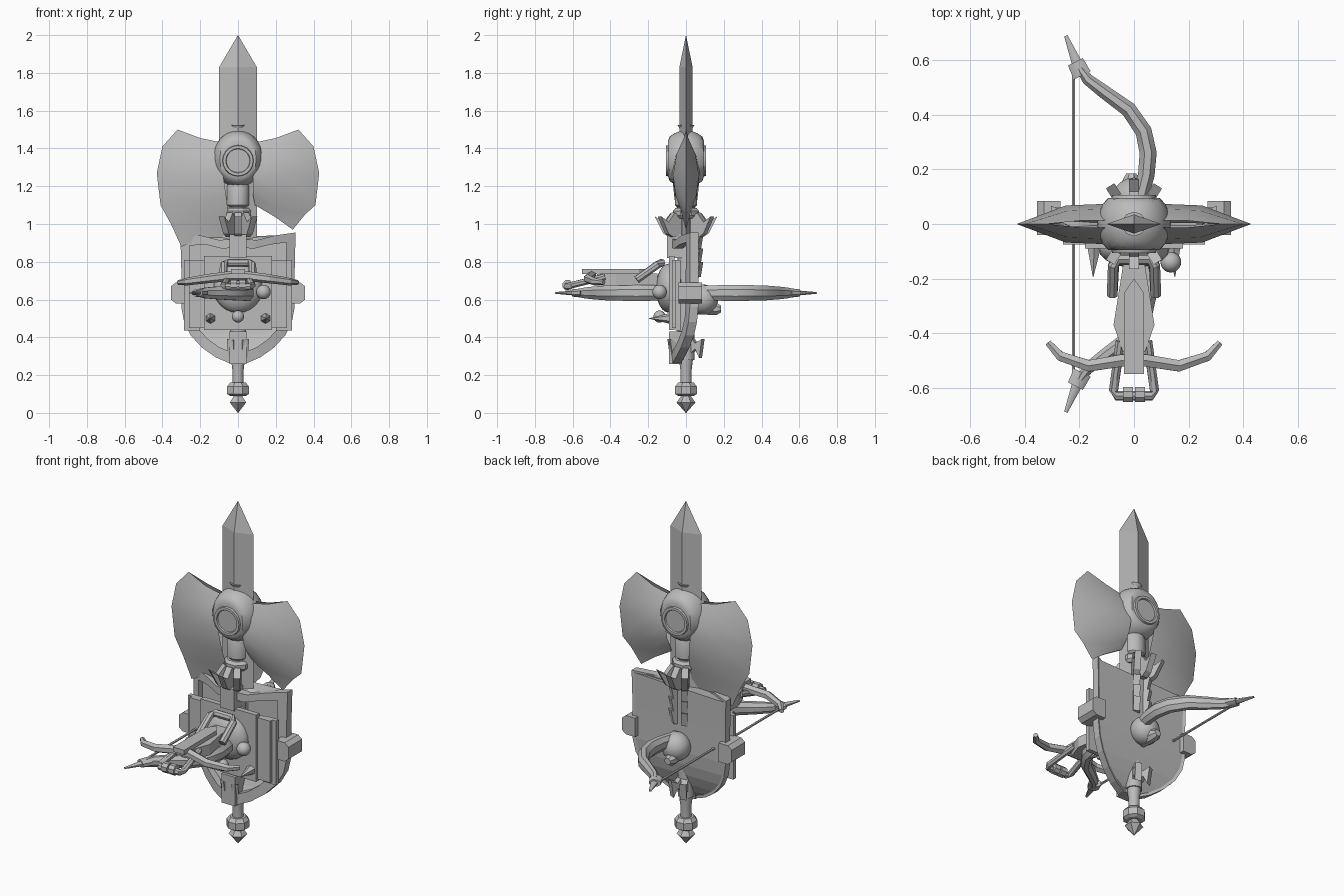
import bpy, bmesh, math
from mathutils import Vector

if "Cube" in bpy.data.objects:
    bpy.data.objects.remove(bpy.data.objects["Cube"], do_unlink=True)

steel = bpy.data.materials.new("plain_grey")
steel.use_nodes = True
GREY = (0.5, 0.5, 0.5, 1)
steel.diffuse_color = GREY
for node in steel.node_tree.nodes:
    if node.type == "BSDF_PRINCIPLED":
        node.inputs["Base Color"].default_value = GREY


def finish(name, bm, smooth=None):
    """Turn a bmesh into a named grey object."""
    bmesh.ops.remove_doubles(bm, verts=bm.verts, dist=0.0002)
    bmesh.ops.recalc_face_normals(bm, faces=bm.faces)
    mesh = bpy.data.meshes.new(name)
    bm.to_mesh(mesh)
    bm.free()
    mesh.materials.append(steel)
    ob = bpy.data.objects.new(name, mesh)
    bpy.context.scene.collection.objects.link(ob)
    if smooth:
        bpy.ops.object.select_all(action="DESELECT")
        ob.select_set(True)
        bpy.context.view_layer.objects.active = ob
        bpy.ops.object.shade_smooth_by_angle(angle=math.radians(smooth))
    return ob


def tube(name, pts, up=(0, 0, 1), sides=8, aspect=1, smooth=35, turn=0.5):
    """Sweep a ring along (x, y, z, radius) points."""
    bm = bmesh.new()
    up = Vector(up)
    path = [Vector(p[:3]) for p in pts]
    rings = []
    for i, p in enumerate(path):
        tangent = (path[min(i + 1, len(path) - 1)] - path[max(i - 1, 0)]).normalized()
        side = tangent.cross(up).normalized()
        over = side.cross(tangent)
        ring = []
        for k in range(sides):
            a = math.tau * (k + turn) / sides
            ring.append(bm.verts.new(p + pts[i][3] * (side * math.cos(a) + over * aspect * math.sin(a))))
        rings.append(ring)
    for r, s in zip(rings, rings[1:]):
        for k in range(sides):
            n = (k + 1) % sides
            bm.faces.new((r[k], r[n], s[n], s[k]))
    bm.faces.new(rings[0])
    bm.faces.new(rings[-1])
    return finish(name, bm, smooth)


def lathe(name, profile, sides=12, smooth=40, **kw):
    """Upright turned part from (radius, z) pairs."""
    return tube(name, [(0, 0, z, r) for r, z in profile], (0, 1, 0), sides, smooth=smooth, **kw)


def prism(name, outline, a, b, place=lambda u, v, w: (u, w, v)):
    """Extrude a 2D outline between depths a and b."""
    bm = bmesh.new()
    front = [bm.verts.new(place(u, v, a)) for u, v in outline]
    back = [bm.verts.new(place(u, v, b)) for u, v in outline]
    bm.faces.new(front)
    bm.faces.new(back)
    for i in range(len(outline)):
        j = (i + 1) % len(outline)
        bm.faces.new((front[i], front[j], back[j], back[i]))
    return finish(name, bm)


def box(name, x0, x1, y0, y1, z0, z1):
    return prism(name, [(x0, z0), (x1, z0), (x1, z1), (x0, z1)], y0, y1)


def ball(name, center, scale, smooth=40):
    bm = bmesh.new()
    bmesh.ops.create_uvsphere(bm, u_segments=20, v_segments=12, radius=1)
    for v in bm.verts:
        v.co = Vector(center) + Vector(c * s for c, s in zip(v.co, scale))
    return finish(name, bm, smooth)


# Sword: diamond blade, grip and pommel
tube("sword_blade", [(0, 0, 0.9, 0.1), (0, 0, 1.83, 0.1), (0, 0, 2, 0.0005)],
     (0, 1, 0), 4, 0.35, None, 0)
lathe("sword_grip", [(0.03, 0.14), (0.03, 0.22), (0.04, 0.3), (0.04, 0.95)])
lathe("pommel_collar", [(0.045, 0.09), (0.062, 0.1), (0.062, 0.14), (0.045, 0.16)], 8, None)
lathe("pommel_tip", [(0.001, 0), (0.05, 0.055), (0.025, 0.09)], 6, None)

# Round head with a recessed porthole on front and back
bm = bmesh.new()
bmesh.ops.create_uvsphere(bm, u_segments=24, v_segments=14, radius=1)
for v in bm.verts:
    y = max(-0.095, min(0.095, v.co.y * 0.14))
    v.co = (v.co.x * 0.135, y, 1.345 + v.co.z * 0.15)
finish("axe_ball", bm, 40)
for s in (-1, 1):
    bm = bmesh.new()
    levels = [(0.085, 0.085), (0.08, 0.106), (0.065, 0.106), (0.062, 0.097)]
    rings = [[bm.verts.new((r * math.cos(k * math.tau / 20), s * y, 1.335 + r * math.sin(k * math.tau / 20)))
              for k in range(20)] for r, y in levels]
    for r, t in zip(rings, rings[1:]):
        for k in range(20):
            bm.faces.new((r[k], r[(k + 1) % 20], t[(k + 1) % 20], t[k]))
    bm.faces.new(rings[-1])
    finish("porthole_front" if s < 0 else "porthole_back", bm, 30)
lathe("ball_cap", [(0.03, 1.48), (0.03, 1.5), (0.045, 1.525), (0.03, 1.525)], 10)
lathe("axe_neck", [(0.05, 1.09), (0.06, 1.1), (0.06, 1.2), (0.05, 1.22)], 12)
lathe("neck_ring", [(0.06, 1.03), (0.075, 1.045), (0.075, 1.07), (0.06, 1.085)], 8, None)
lathe("mace_shaft", [(0.045, 0.28), (0.045, 1.1)], 10)


# Axe blades: a lens between an inner, a middle and a sharp outer edge
def axe_blade(name, s, inner, middle, outer):
    thick = [0.012, 0.05, 0.068, 0.055, 0.03, 0.004]
    bm = bmesh.new()
    for face in (-1, 1):
        rows = []
        for i, t in enumerate(thick):
            row = [(inner[i], t * 1.1), (middle[i], t), (outer[i], 0)]
            rows.append([bm.verts.new((s * p[0], face * d, p[1])) for p, d in row])
        for r, q in zip(rows, rows[1:]):
            for k in range(2):
                bm.faces.new((r[k], r[k + 1], q[k + 1], q[k]))
    finish(name, bm, 30)


top_in = [(0.08, 1.43), (0.08, 1.36), (0.08, 1.27)]
top_mid = [(0.2, 1.455), (0.24, 1.37), (0.25, 1.26)]
top_out = [(0.32, 1.5), (0.4, 1.41), (0.43, 1.27)]
axe_blade("right_axe_blade", -1,
          top_in + [(0.06, 1.13), (0.05, 1.04), (0.05, 0.93)],
          top_mid + [(0.24, 1.12), (0.22, 1.02), (0.2, 0.92)],
          top_out + [(0.41, 1.1), (0.355, 1.0), (0.3, 0.88)])
axe_blade("left_axe_blade", 1,
          top_in + [(0.08, 1.2), (0.08, 1.15), (0.09, 1.1)],
          top_mid + [(0.24, 1.15), (0.22, 1.08), (0.2, 1.035)],
          top_out + [(0.41, 1.1), (0.355, 1.05), (0.29, 0.97)])


# Flanged crowns, with petals leaning to front and back
def crown(name, shape, angles):
    for i, deg in enumerate(angles):
        c, s = math.cos(math.radians(deg)), math.sin(math.radians(deg))
        prism(f"{name}_petal_{i + 1}", shape, -0.018, 0.018,
              lambda r, z, w: (r * c - w * s, r * s + w * c, z))


crown("upper_crown", [(0.02, 0.94), (0.09, 0.93), (0.12, 0.95), (0.165, 1.04), (0.12, 1.01),
                      (0.08, 1.06), (0.02, 1.02)], (58, 90, 122, 238, 270, 302))
crown("lower_crown", [(0.02, 0.3), (0.06, 0.34), (0.085, 0.29), (0.1, 0.39), (0.06, 0.37), (0.02, 0.42)],
      (65, 115, 245, 295))
for i in range(3):
    z = 0.74 + 0.07 * i
    crown(f"back_thorn_{i + 1}", [(0.02, z - 0.03), (0.08, z - 0.02), (0.095, z + 0.06), (0.02, z + 0.04)],
          (60, 120))


# Curved shield: the centre stands forward, the sides sweep back
def bend(x, y):
    return y - 0.055 + 0.1 * (abs(x) / 0.3) ** 1.4


half = [(0.05, 0.265), (0.12, 0.295), (0.19, 0.345), (0.25, 0.41), (0.285, 0.48), (0.3, 0.56),
        (0.3, 0.75), (0.305, 0.955), (0.2, 0.94), (0.1, 0.915), (0.04, 0.92)]
outline = half + [(-x, z - (0.02 if z > 0.94 else 0)) for x, z in reversed(half)]
bm = bmesh.new()
grid = []
for x, z in outline:
    ix, iz = x * 0.84, 0.63 + (z - 0.63) * 0.84
    grid.append([[bm.verts.new((px, bend(px, y), pz)) for px, pz, y in
                  ((x, z, 0.02), (x, z, -0.025), (ix, iz, -0.025), (ix, iz, 0.02))]][0])
for i in range(len(grid)):
    a, b = grid[i], grid[(i + 1) % len(grid)]
    for k in range(4):
        bm.faces.new((a[k], b[k], b[(k + 1) % 4], a[(k + 1) % 4]))
finish("shield_rim", bm)
bm = bmesh.new()
for y in (-0.005, 0.019):
    vs = [[bm.verts.new((x * 0.96, bend(x * 0.96, y), 0.63 + (z - 0.63) * 0.96)) for x, z in outline]][0]
    for i in range(len(half) - 1):
        j = len(vs) - 1 - i
        bm.faces.new((vs[i], vs[i + 1], vs[j - 1], vs[j]))
finish("shield_panel", bm)
box("shield_strap_top", -0.045, 0.045, -0.1, -0.02, 0.82, 0.945)
box("shield_strap_bottom", -0.045, 0.045, -0.09, -0.02, 0.26, 0.43)

# Side blocks and layered square plate on the shield
for s, side in ((-1, "right"), (1, "left")):
    prism(side + "_side_block", [(s * 0.27, 0.58), (s * 0.33, 0.58), (s * 0.355, 0.6), (s * 0.355, 0.67),
                                 (s * 0.33, 0.69), (s * 0.27, 0.69)], -0.04, 0.085)
    box(side + "_outer_plate", s * 0.2, s * 0.285, -0.055, -0.03, 0.435, 0.81)
    tube(side + "_shield_spike", [(s * 0.145, -0.06, 0.5, 0.035), (s * 0.15, -0.195, 0.5, 0.001)], sides=6, smooth=None)
box("square_plate", -0.26, 0.26, -0.075, -0.04, 0.45, 0.81)
box("square_plate_face", -0.18, 0.18, -0.09, -0.06, 0.44, 0.83)
ball("shield_boss", (0, -0.09, 0.66), (0.13, 0.07, 0.13))
ball("front_knob", (0, -0.14, 0.51), (0.032, 0.032, 0.032))
ball("side_knob", (0.135, -0.14, 0.64), (0.038, 0.038, 0.038))
ball("back_knob", (0, 0.09, 0.6), (0.08, 0.08, 0.08))
tube("back_peg", [(-0.01, 0.05, 0.55, 0.03), (-0.01, 0.16, 0.55, 0.035), (-0.01, 0.185, 0.55, 0.02)])

# Bow lying front to back, with nock collars, tips and string
limb = [(0.02, 0.08, 0.03), (0.045, 0.18, 0.033), (0.052, 0.26, 0.034), (0.035, 0.34, 0.033),
        (-0.02, 0.42, 0.031), (-0.11, 0.485, 0.027), (-0.17, 0.53, 0.023), (-0.205, 0.58, 0.016)]
for s, end in ((-1, "front"), (1, "back")):
    tube(end + "_bow_limb", [(x, s * y, 0.635, r) for x, y, r in limb], aspect=1.35)
    tube(end + "_bow_collar", [(-0.19, s * 0.545, 0.635, 0.037), (-0.215, s * 0.595, 0.635, 0.033)], aspect=0.65)
    tube(end + "_bow_tip", [(-0.205, s * 0.58, 0.635, 0.022), (-0.25, s * 0.69, 0.635, 0.007)], aspect=0.7)
tube("bow_grip", [(0.02, -0.1, 0.635, 0.04), (0.02, 0.1, 0.635, 0.04)])
tube("bow_string", [(-0.222, -0.57, 0.635, 0.007), (-0.222, 0.57, 0.635, 0.007)], sides=6)

# Crossbow: stock, rail, limbs, stirrup and rear loop
flat = lambda u, v, w: (u, v, w)
prism("crossbow_rail", [(0, -0.2), (0.035, -0.25), (0.037, -0.55), (-0.037, -0.55), (-0.035, -0.25)],
      0.735, 0.762, flat)
prism("crossbow_stock", [(0.04, -0.15), (0.075, -0.37), (0.04, -0.47), (-0.04, -0.47), (-0.075, -0.37), (-0.04, -0.15)],
      0.675, 0.738, flat)
arm = [(0.315, -0.435, 0.69, 0.013), (0.27, -0.485, 0.695, 0.02), (0.165, -0.52, 0.71, 0.024), (0.04, -0.5, 0.725, 0.026)]
tube("crossbow_limbs", arm + [(-x, y, z, r) for x, y, z, r in reversed(arm)], sides=6, smooth=None)


def u_loop(name, leg, r):
    tube(name, [(x, y, z, r) for x, y, z in leg] + [(-x, y, z, r) for x, y, z in reversed(leg)],
         (0, 0.4, 1))


u_loop("stirrup", [(0.05, -0.43, 0.72), (0.075, -0.61, 0.675), (0.065, -0.63, 0.67)], 0.018)
u_loop("rear_loop", [(0.08, -0.26, 0.705), (0.075, -0.15, 0.785), (0.055, -0.13, 0.795)], 0.021)
for i, x in enumerate((-0.022, 0.022)):
    tube(f"stirrup_roller_{i + 1}", [(x - 0.018, -0.625, 0.675, 0.03), (x + 0.018, -0.625, 0.675, 0.03)])
